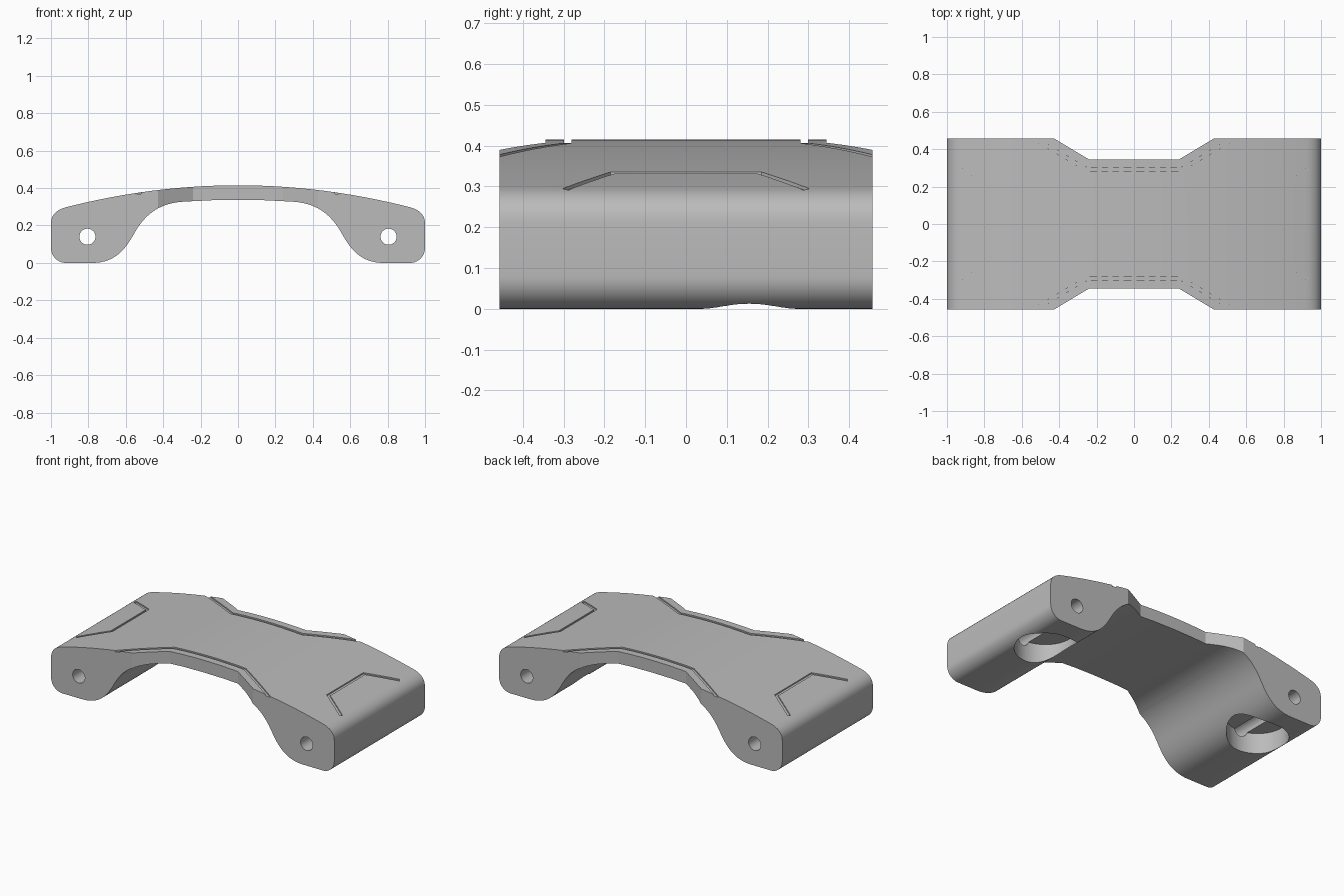
import bpy, bmesh, math
from mathutils import Vector, Matrix
from mathutils.geometry import interpolate_bezier

cube = bpy.data.objects.get("Cube")
if cube:
    bpy.data.objects.remove(cube, do_unlink=True)

grey = bpy.data.materials.new("neutral_grey")
grey.use_nodes = True
colour = (0.5, 0.5, 0.5, 1)
grey.diffuse_color = colour
grey.node_tree.nodes["Principled BSDF"].inputs["Base Color"].default_value = colour

HALF_DEPTH = 0.457


def top_z(x):
    return 0.415 - 0.139 * x * x


def finish(name, bm):
    bmesh.ops.recalc_face_normals(bm, faces=bm.faces)
    mesh = bpy.data.meshes.new(name)
    bm.to_mesh(mesh)
    bm.free()
    mesh.materials.append(grey)
    ob = bpy.data.objects.new(name, mesh)
    bpy.context.collection.objects.link(ob)
    return ob


def prism(name, points, direction):
    bm = bmesh.new()
    face = bm.faces.new([bm.verts.new(p) for p in points])
    ext = bmesh.ops.extrude_face_region(bm, geom=[face])
    verts = [v for v in ext["geom"] if isinstance(v, bmesh.types.BMVert)]
    bmesh.ops.translate(bm, vec=direction, verts=verts)
    return finish(name, bm)


def cylinder(name, radius, length, matrix):
    bm = bmesh.new()
    bmesh.ops.create_cone(bm, cap_ends=True, segments=48, radius1=radius,
                          radius2=radius, depth=length, matrix=matrix)
    return finish(name, bm)


def groove(name, path, width=0.018, depth=0.008, steps=8):
    """Ribbon that follows the curved top along a mitred plan path."""
    path = [Vector(p) for p in path]
    normals = []
    for a, b in zip(path, path[1:]):
        d = (b - a).normalized()
        normals.append(Vector((-d.y, d.x)))
    sides = []
    for i, p in enumerate(path):
        n0, n1 = normals[max(i - 1, 0)], normals[min(i, len(normals) - 1)]
        m = (n0 + n1).normalized()
        m *= width / 2 / m.dot(n0)
        sides.append((p + m, p - m))
    rows = [sides[0]]
    for (a, b), (c, d) in zip(sides, sides[1:]):
        rows += [(a.lerp(c, k / steps), b.lerp(d, k / steps)) for k in range(1, steps + 1)]
    bm = bmesh.new()
    rings = []
    for l, r in rows:
        rings.append([bm.verts.new((p.x, p.y, top_z(p.x) + h))
                      for p, h in ((l, -depth), (r, -depth), (r, 0.04), (l, 0.04))])
    for a, b in zip(rings, rings[1:]):
        for k in range(4):
            j = (k + 1) % 4
            bm.faces.new((a[k], a[j], b[j], b[k]))
    bm.faces.new(rings[0])
    bm.faces.new(rings[-1][::-1])
    return finish(name, bm)


def curve(*pts, n=12):
    return [p.to_2d() for p in interpolate_bezier(*[Vector((x, z, 0)) for x, z in pts], n)]


# Side profile: arched top, rounded foot corners, S-shaped inner legs
half = [Vector((0.92 * i / 18, top_z(0.92 * i / 18))) for i in range(18)]
half += curve((0.92, top_z(0.92)), (0.965, 0.286), (1, 0.26), (1, 0.21))
half += curve((1, 0.08), (1, 0.036), (0.964, 0), (0.92, 0))
half += curve((0.78, 0), (0.66, 0), (0.605, 0.07), (0.562, 0.145), n=16)
half += curve((0.562, 0.145), (0.505, 0.25), (0.43, 0.323), (0.28, 0.328), n=16)[1:]
half += [Vector((0.14, 0.335)), Vector((0, 0.337))]
outline = half + [Vector((-p.x, p.y)) for p in half[-2:0:-1]]
body = prism("bridge_body", [(p.x, -HALF_DEPTH, p.y) for p in outline],
             (0, 2 * HALF_DEPTH, 0))

cutters = []
for s in (-1, 1):
    # Narrowed waist on the front and back
    k = (0.6 - 0.345) / (HALF_DEPTH - 0.345)
    wide = 0.24 + 0.187 * k
    plan = [(-wide, 0.6), (-0.24, 0.345), (0.24, 0.345), (wide, 0.6)]
    cutters.append(prism("waist_cutter", [(x, s * y, -0.2) for x, y in plan], (0, 0, 1)))
for s in (-1, 1):
    # Round pocket under each foot and pin hole through it
    cutters.append(cylinder("pocket_cutter", 0.178, 0.4,
                            Matrix.Translation((s * 0.785, 0.155, 0.13 - 0.2))))
    cutters.append(cylinder("pin_hole_cutter", 0.043, 1.2,
                            Matrix.Translation((s * 0.805, 0, 0.14))
                            @ Matrix.Rotation(math.pi / 2, 4, "X")))
for s in (-1, 1):
    # Trim grooves beside the waist and framing each end
    cutters.append(groove("waist_groove_cutter",
                          [(-0.60, s * 0.497), (-0.25, s * 0.29),
                           (0.25, s * 0.29), (0.60, s * 0.497)]))
    cutters.append(groove("end_groove_cutter",
                          [(s * 0.935, -0.295), (s * 0.765, -0.18),
                           (s * 0.765, 0.18), (s * 0.935, 0.295)]))

bpy.ops.object.select_all(action="DESELECT")
bpy.context.view_layer.objects.active = body
body.select_set(True)
for cutter in cutters:
    cutter.hide_render = True
    mod = body.modifiers.new("cut", "BOOLEAN")
    mod.operation = "DIFFERENCE"
    mod.solver = "EXACT"
    mod.object = cutter
    bpy.ops.object.modifier_apply(modifier=mod.name)
    bpy.data.objects.remove(cutter, do_unlink=True)

bpy.ops.object.shade_smooth_by_angle(angle=math.radians(25))
